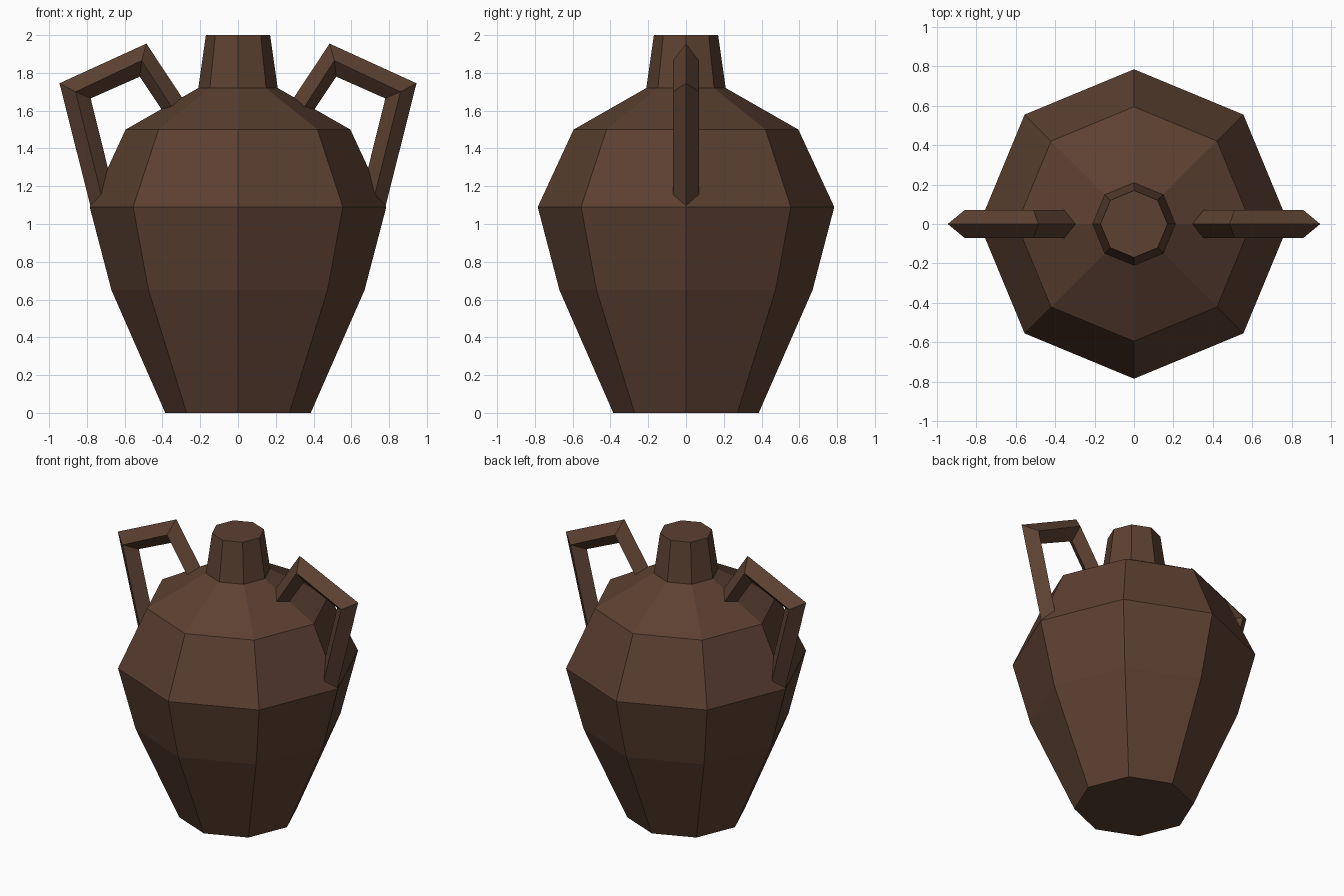
import bpy, bmesh
from math import cos, sin, pi

cube = bpy.data.objects.get("Cube")
if cube:
    bpy.data.objects.remove(cube, do_unlink=True)

# Single fired-clay colour
clay = bpy.data.materials.new("brown_clay")
clay.use_nodes = True
colour = (0.107, 0.052, 0.031, 1)
clay.diffuse_color = colour
bsdf = clay.node_tree.nodes["Principled BSDF"]
bsdf.inputs["Base Color"].default_value = colour
bsdf.inputs["Roughness"].default_value = 0.9


def loft(name, rings):
    """Join equal rings of points into a closed, flat-shaded tube."""
    bm = bmesh.new()
    loops = [[bm.verts.new(p) for p in ring] for ring in rings]
    n = len(loops[0])
    for a, b in zip(loops, loops[1:]):
        for i in range(n):
            j = (i + 1) % n
            bm.faces.new((a[i], a[j], b[j], b[i]))
    bm.faces.new(loops[0])
    bm.faces.new(loops[-1])
    bmesh.ops.recalc_face_normals(bm, faces=bm.faces[:])
    mesh = bpy.data.meshes.new(name)
    bm.to_mesh(mesh)
    bm.free()
    mesh.materials.append(clay)
    obj = bpy.data.objects.new(name, mesh)
    bpy.context.collection.objects.link(obj)
    return obj


# Eight-sided body and neck: radius, height
profile = [(0.385, 0), (0.67, 0.65), (0.785, 1.09),
           (0.595, 1.5), (0.21, 1.72), (0.17, 2)]
loft("jar_body", [[(r * cos(k * pi / 4), r * sin(k * pi / 4), z)
                   for k in range(8)] for r, z in profile])

# Diamond-section handles: outer, middle and inner edge at each bend (x, z)
bends = [((0.78, 1.09), (0.71, 1.1), (0.645, 1.12)),
         ((0.945, 1.745), (0.86, 1.7), (0.78, 1.665)),
         ((0.485, 1.955), (0.51, 1.865), (0.52, 1.78)),
         ((0.25, 1.6), (0.31, 1.556), (0.37, 1.555))]
half_width = 0.07
for side, name in ((1, "left_handle"), (-1, "right_handle")):
    loft(name, [[(side * o[0], 0, o[1]), (side * m[0], half_width, m[1]),
                 (side * i[0], 0, i[1]), (side * m[0], -half_width, m[1])]
                for o, m, i in bends])
